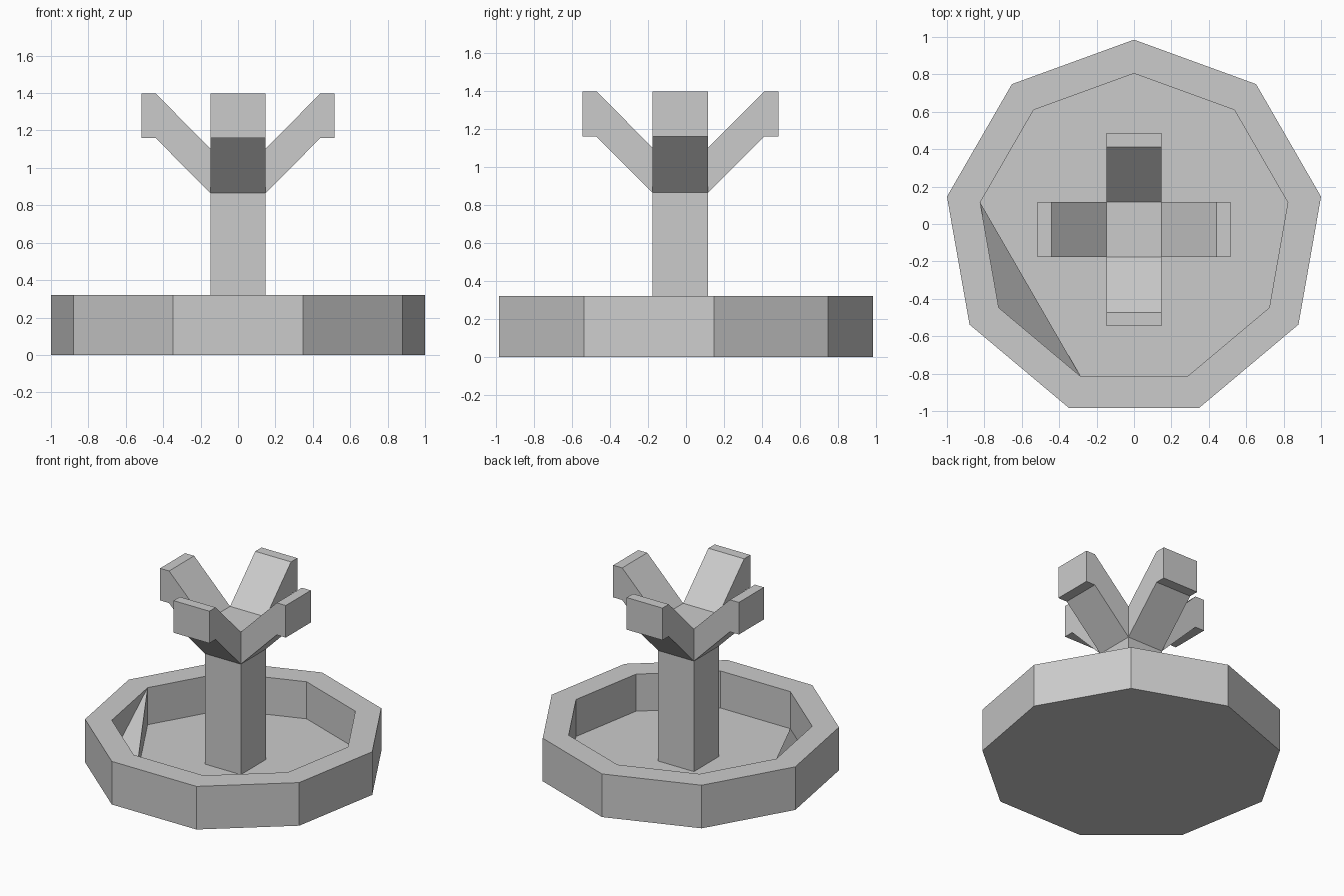
import bpy, bmesh, math
from mathutils import Vector

if "Cube" in bpy.data.objects:
    bpy.data.objects.remove(bpy.data.objects["Cube"])

CY = -0.03        # centre of the nine-sided plan
FLOOR = 0.045
RIM = 0.32


def finish(bm, name):
    bmesh.ops.recalc_face_normals(bm, faces=bm.faces[:])
    mesh = bpy.data.meshes.new(name)
    bm.to_mesh(mesh)
    bm.free()
    obj = bpy.data.objects.new(name, mesh)
    bpy.context.collection.objects.link(obj)
    return obj


def point(radius, deg, z):
    a = math.radians(deg)
    return Vector((radius * math.cos(a), CY + radius * math.sin(a), z))


# basin: nine-sided tray with a thick rim
bm = bmesh.new()
rings = [[bm.verts.new(point(r, 90 + 40 * i, z)) for i in range(9)]
         for r, z in [(1.0154, 0), (1.0154, RIM), (0.835, RIM), (0.835, FLOOR)]]
for a, b in zip(rings, rings[1:]):
    for i in range(9):
        j = (i + 1) % 9
        bm.faces.new((a[i], a[j], b[j], b[i]))
bm.faces.new(rings[0])
bm.faces.new(rings[-1])
finish(bm, "basin")

# corner wedge: slanted shard in the front left of the basin
bm = bmesh.new()
shard = [bm.verts.new(point(0.835, d, z)) for d, z in
         [(170, RIM), (170, FLOOR), (210, FLOOR), (250, FLOOR)]]
for tri in [(0, 2, 3), (0, 1, 3)]:
    bm.faces.new([shard[i] for i in tri])
finish(bm, "corner_wedge")

# post: square column whose top section sprouts four bent arms
H = 0.147
bm = bmesh.new()
levels = [[bm.verts.new((sx * H, CY + sy * H, z))
           for sx, sy in [(-1, -1), (1, -1), (1, 1), (-1, 1)]]
          for z in (FLOOR, 0.865, 1.103)]
sides = []
for lo, hi in zip(levels, levels[1:]):
    sides = [bm.faces.new((lo[i], lo[(i + 1) % 4], hi[(i + 1) % 4], hi[i]))
             for i in range(4)]
bm.faces.new(levels[-1])
bm.normal_update()
for face in sides:
    out = face.normal.copy()
    for step, rise in [(0.295, 0.296), (0.074, 0)]:
        new = bmesh.ops.extrude_discrete_faces(bm, faces=[face])["faces"][0]
        bmesh.ops.translate(bm, verts=new.verts[:], vec=out * step + Vector((0, 0, rise)))
        face = new
finish(bm, "branching_post")
